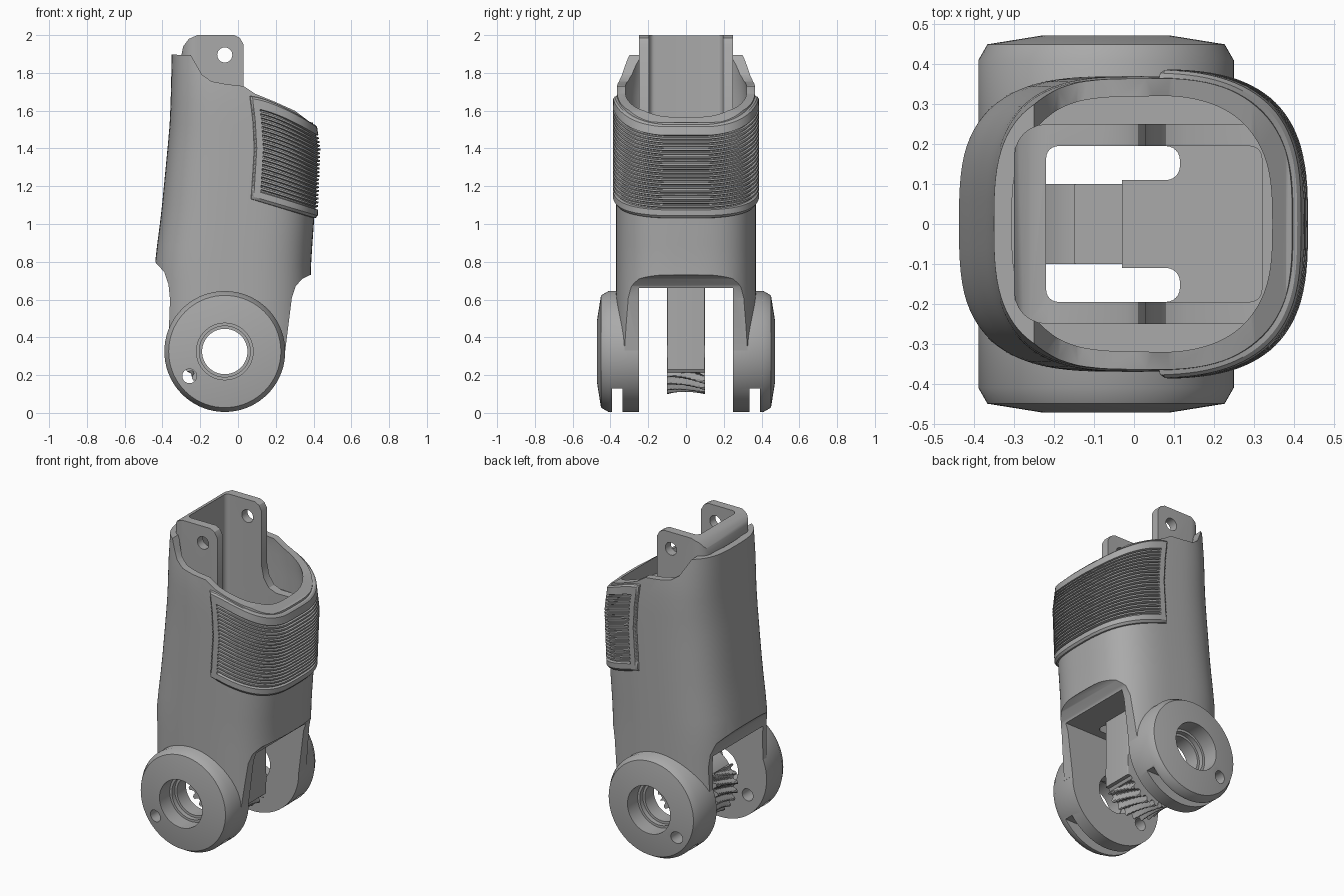
import bpy, bmesh, math

if "Cube" in bpy.data.objects:
    bpy.data.objects.remove(bpy.data.objects["Cube"])

grey = bpy.data.materials.new("plain_grey")
grey.use_nodes = True
grey.diffuse_color = (0.4, 0.4, 0.4, 1)
grey.node_tree.nodes["Principled BSDF"].inputs["Base Color"].default_value = (0.4, 0.4, 0.4, 1)

AXLE_X, AXLE_Z = -0.07, 0.325


def loft(name, rings, around=True, ends="cap"):
    """Skin a list of point rings; ends are capped, joined or open."""
    bm = bmesh.new()
    rows = [[bm.verts.new(p) for p in ring] for ring in rings]
    count = len(rows[0])
    pairs = list(zip(rows, rows[1:]))
    if ends == "join":
        pairs.append((rows[-1], rows[0]))
    for low, high in pairs:
        for i in range(count if around else count - 1):
            j = (i + 1) % count
            bm.faces.new((low[i], low[j], high[j], high[i]))
    if ends == "cap":
        bm.faces.new(rows[0])
        bm.faces.new(rows[-1])
    if ends != "open":
        bmesh.ops.recalc_face_normals(bm, faces=bm.faces)
    mesh = bpy.data.meshes.new(name)
    bm.to_mesh(mesh)
    bm.free()
    mesh.materials.append(grey)
    obj = bpy.data.objects.new(name, mesh)
    bpy.context.collection.objects.link(obj)
    return obj


def prism_y(name, points, y0, y1):
    return loft(name, [[(x, y, z) for x, z in points] for y in (y0, y1)])


def prism_z(name, points, z0, z1):
    return loft(name, [[(x, y, z) for x, y in points] for z in (z0, z1)])


def circle(cx, cz, r, n=48):
    turn = 2 * math.pi / n
    return [(cx + r * math.cos(i * turn), cz + r * math.sin(i * turn)) for i in range(n)]


def rounded(x0, x1, y0, y1, r, n=6):
    """Rounded rectangle outline."""
    corners = [(x1 - r, y1 - r), (x0 + r, y1 - r), (x0 + r, y0 + r), (x1 - r, y0 + r)]
    return [(cx + r * math.cos((k + i / n) * math.pi / 2),
             cy + r * math.sin((k + i / n) * math.pi / 2))
            for k, (cx, cy) in enumerate(corners) for i in range(n + 1)]


def combine(obj, tool, operation="DIFFERENCE"):
    mod = obj.modifiers.new("combine", "BOOLEAN")
    mod.operation, mod.object, mod.solver = operation, tool, "EXACT"
    bpy.context.view_layer.objects.active = obj
    bpy.ops.object.modifier_apply(modifier=mod.name)
    bpy.data.objects.remove(tool)


def interp(table, v):
    """Linear lookup in rows of (key, values...)."""
    for a, b in zip(table, table[1:]):
        if v <= b[0]:
            f = (v - a[0]) / (b[0] - a[0])
            return [p + (q - p) * f for p, q in zip(a[1:], b[1:])]
    return table[-1][1:]


# Sleeve section by height: height, back x, front x, half width
SECTIONS = [(0.2, -0.445, 0.38, 0.37), (0.8, -0.44, 0.387, 0.37), (1.05, -0.407, 0.405, 0.37),
            (1.4, -0.373, 0.418, 0.37), (1.55, -0.36, 0.395, 0.37), (1.7, -0.355, 0.36, 0.368),
            (1.95, -0.35, 0.33, 0.34)]


def section_point(angle, z, grow=0.0):
    back, front, half = interp(SECTIONS, z)
    c, s = math.cos(angle), math.sin(angle)
    x = (back + front) / 2 + ((front - back) / 2 + grow) * math.copysign(abs(c) ** 0.667, c)
    return (x, (half + grow) * math.copysign(abs(s) ** 0.667, s), z)


def sleeve_loft(name, z0, z1, grow, levels=16):
    turn = 2 * math.pi / 96
    heights = [z0 + (z1 - z0) * k / levels for k in range(levels + 1)]
    return loft(name, [[section_point(i * turn, z, grow) for i in range(96)] for z in heights])


# Sleeve body trimmed to its side outline
sleeve = sleeve_loft("sleeve", 0.25, 1.95, 0)
outline = [(-0.37, 0.33), (-0.36, 0.6), (-0.368, 0.68), (-0.39, 0.745), (-0.44, 0.8), (-0.6, 0.82),
           (-0.6, 1.9), (-0.25, 1.895), (-0.225, 1.85), (-0.19, 1.79), (-0.14, 1.755), (-0.06, 1.74),
           (0.03, 1.73), (0.09, 1.69), (0.2, 1.645), (0.3, 1.6), (0.38, 1.54), (0.6, 1.5),
           (0.6, 0.735), (0.38, 0.73), (0.34, 0.71), (0.305, 0.67), (0.285, 0.61), (0.25, 0.33)]
combine(sleeve, prism_y("outline_tool", outline, -0.6, 0.6), "INTERSECT")


# Main cavity, shared with the liner
def cavity():
    return prism_z("cavity_tool", rounded(-0.22, 0.32, -0.195, 0.195, 0.03), 0.7, 2.3)


combine(sleeve, sleeve_loft("rim_tool", 1.42, 2.1, -0.045))
combine(sleeve, cavity())
combine(sleeve, prism_z("floor_tool", rounded(-0.22, -0.03, -0.195, 0.195, 0.02), 0.5, 0.9))
for y0, y1 in ((0.11, 0.195), (-0.195, -0.11)):
    combine(sleeve, prism_z("notch_tool", rounded(-0.1, 0.115, y0, y1, 0.035), 0.5, 0.9))

# Fork gap and axle clearance
combine(sleeve, prism_z("gap_tool", rounded(-0.8, 0.8, -0.25, 0.25, 0.01), 0, 0.66))
combine(sleeve, prism_y("axle_tool", circle(AXLE_X, AXLE_Z, 0.2), -0.6, 0.6))

# Inner liner with the two upper lugs
liner = prism_z("liner_lugs", rounded(-0.3, 0.36, -0.25, 0.25, 0.08), 1.38, 2.0)
lug_outline = [(-0.4, 1.39), (-0.305, 1.87), (-0.29, 1.94), (-0.26, 1.98), (-0.215, 2.0),
               (-0.02, 2.0), (0.01, 1.985), (0.03, 1.95), (0.03, 1.6), (0.045, 1.53),
               (0.08, 1.48), (0.13, 1.46), (0.5, 1.46), (0.5, 1.39)]
combine(liner, prism_y("lug_tool", lug_outline, -0.6, 0.6), "INTERSECT")
combine(liner, cavity())
combine(liner, prism_y("pin_tool", circle(AXLE_X, 1.895, 0.04, 24), -0.6, 0.6))


# Ribbed grip pad wrapped around the front
def pad_point(angle, t, grow):
    x = section_point(angle, 1.3)[0]
    s = min(1, max(0, (x - 0.08) / 0.33))
    low, high = 1.13 - 0.1 * s, 1.68 - 0.15 * s ** 1.6
    return section_point(angle, low + (high - low) * t, grow)


RAISED, GROOVE, SUNK, RIBS = 0.018, 0.004, -0.012, 20
rows = [(0, SUNK), (0.005, 0.008), (0.03, RAISED), (0.09, RAISED)]
for k in range(RIBS):
    for part, grow in ((0.05, GROOVE), (0.35, GROOVE), (0.5, RAISED), (0.95, RAISED)):
        rows.append((0.1 + 0.8 * (k + part) / RIBS, grow))
rows += [(0.91, RAISED), (0.97, RAISED), (0.99, 0.01), (1.0, SUNK)]
edge = [1.43, 1.49, 1.505, 1.51]
columns = [-a for a in reversed(edge)] + [1.42 * (k / 24 - 1) for k in range(49)] + edge
rings = []
for t, grow in rows:
    ring = []
    for a in columns:
        g = grow
        if abs(a) > 1.508:
            g = SUNK
        elif abs(a) > 1.5:
            g = min(grow, 0.01)
        elif abs(a) > 1.425 and grow == GROOVE:
            g = RAISED
        ring.append(pad_point(a, t, g))
    rings.append(ring)
pad = loft("grip_pad", rings, around=False, ends="open")

# Pivot discs, one on each fork arm
DISC = [(0.12, 0.25), (0.32, 0.25), (0.32, 0.41), (0.297, 0.45), (0.16, 0.472),
        (0.15, 0.472), (0.15, 0.37), (0.135, 0.37), (0.135, 0.34), (0.12, 0.34)]
parts = [sleeve, liner, pad]
for side, label in ((-1, "front"), (1, "back")):
    disc = loft(label + "_pivot_disc",
                [[(x, side * y, z) for x, z in circle(AXLE_X, AXLE_Z, r, 72)] for r, y in DISC],
                ends="join")
    y0, y1 = sorted((side * 0.335, side * 0.393))
    combine(disc, prism_z("slot_tool", [(-1, y0), (1, y0), (1, y1), (-1, y1)], -0.1, 0.13))
    combine(disc, prism_y("screw_tool", circle(-0.257, 0.195, 0.038, 24), -0.6, 0.6))
    parts.append(disc)

# Worm gear sector with a neck rising to the floor
gear_rings = []
for k in range(9):
    w = k / 4 - 1
    ring = []
    for i in range(192):
        deg = i * 360 / 192
        r = 0.2
        if 145 < deg < 325:
            phase = math.sin(math.radians((deg + 7 * w) * 24))
            r = 0.2 + 0.012 * w * w + 0.014 * max(-1, min(1, 2 * phase))
        a = math.radians(deg)
        ring.append((AXLE_X + r * math.cos(a), 0.1 * w, AXLE_Z + r * math.sin(a)))
    gear_rings.append(ring)
gear = loft("gear_sector", gear_rings)
neck = prism_z("gear_neck", rounded(-0.15, 0.13, -0.1, 0.1, 0.005), 0.23, 0.68)
for obj in (gear, neck):
    combine(obj, prism_y("bore_tool", circle(AXLE_X, AXLE_Z, 0.135), -0.3, 0.3))
    parts.append(obj)

# Smooth the curved faces and keep the edges crisp
bpy.ops.object.select_all(action="DESELECT")
for obj in parts:
    obj.select_set(True)
bpy.context.view_layer.objects.active = sleeve
bpy.ops.object.shade_smooth_by_angle(angle=math.radians(30))
